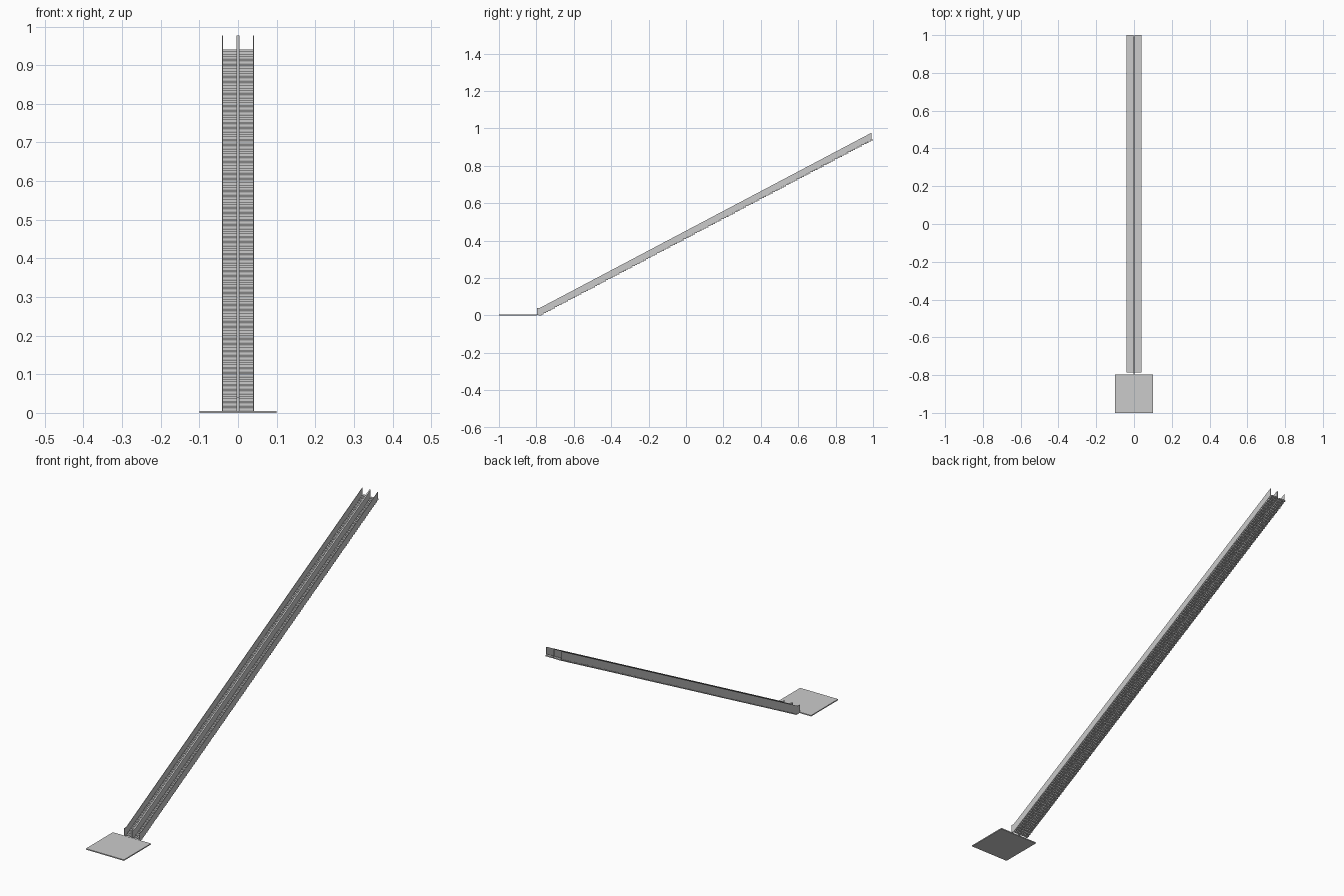
import bpy, bmesh

if "Cube" in bpy.data.objects:
    bpy.data.objects.remove(bpy.data.objects["Cube"])

STEPS = 150
Y0, Y1, TOP = -0.785, 1.0, 0.942
RUN, RISE = (Y1 - Y0) / STEPS, TOP / STEPS


def box(name, x0, x1, y0, y1, z0, z1):
    bm = bmesh.new()
    bmesh.ops.create_cube(bm, size=1)
    for v in bm.verts:
        v.co = (x1 if v.co.x > 0 else x0, y1 if v.co.y > 0 else y0, z1 if v.co.z > 0 else z0)
    return finish(name, bm)


def finish(name, bm):
    bmesh.ops.recalc_face_normals(bm, faces=bm.faces)
    me = bpy.data.meshes.new(name)
    bm.to_mesh(me)
    bm.free()
    ob = bpy.data.objects.new(name, me)
    bpy.context.collection.objects.link(ob)
    return ob


def wall(name, x0, x1):
    # sloping side profile, extruded across its thickness
    profile = [(-0.797, 0.004), (-0.785, 0.0), (0.992, 0.94),
               (0.992, 0.977), (-0.782, 0.04), (-0.797, 0.04)]
    bm = bmesh.new()
    face = bm.faces.new([bm.verts.new((x0, y, z)) for y, z in profile])
    ext = bmesh.ops.extrude_face_region(bm, geom=[face])
    for g in ext["geom"]:
        if isinstance(g, bmesh.types.BMVert):
            g.co.x = x1
    return finish(name, bm)


# entry plate
box("floor_plate", -0.1, 0.1, -1.0, -0.797, 0.0, 0.005)

# two lanes of floating treads
for side, x0, x1 in (("left", -0.039, -0.003), ("right", 0.003, 0.039)):
    tread = box(side + "_treads", x0, x1, Y0, Y0 + RUN, 0.0, RISE * 0.88)
    arr = tread.modifiers.new("repeat", 'ARRAY')
    arr.count = STEPS
    arr.use_relative_offset = False
    arr.use_constant_offset = True
    arr.constant_offset_displace = (0, RUN, RISE)

# side walls and the central divider
wall("left_wall", -0.041, -0.039)
wall("right_wall", 0.039, 0.041)
wall("centre_divider", -0.0035, 0.0035)
